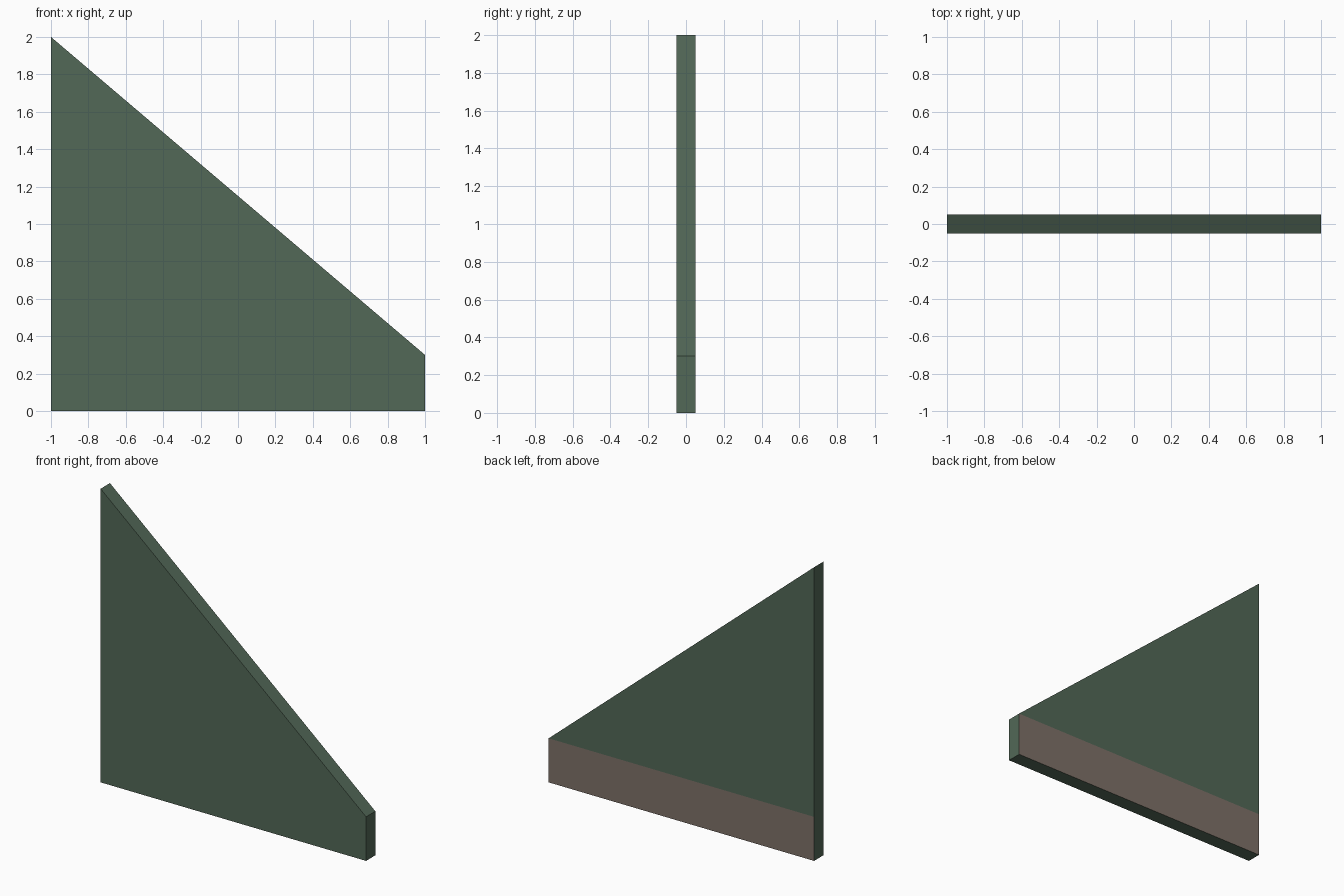
import bpy, bmesh

if "Cube" in bpy.data.objects:
    bpy.data.objects.remove(bpy.data.objects["Cube"])

W, T, LOW, HIGH = 1.0, 0.05, 0.3, 2.0


def material(name, rgb):
    m = bpy.data.materials.new(name)
    m.diffuse_color = (*rgb, 1)
    m.use_nodes = True
    m.node_tree.nodes["Principled BSDF"].inputs["Base Color"].default_value = m.diffuse_color
    return m


green = material("dark green", (0.085, 0.138, 0.095))
brown = material("grey brown", (0.209, 0.165, 0.138))

# Sloped panel: side profile extruded through its thickness
bm = bmesh.new()
profile = [(-W, 0), (W, 0), (W, LOW), (-W, HIGH)]
face = bm.faces.new([bm.verts.new((x, -T, z)) for x, z in profile])
ext = bmesh.ops.extrude_face_region(bm, geom=[face])
verts = [g for g in ext["geom"] if isinstance(g, bmesh.types.BMVert)]
bmesh.ops.translate(bm, vec=(0, 2 * T, 0), verts=verts)
bmesh.ops.recalc_face_normals(bm, faces=bm.faces[:])

# Cut a level line at the height of the low end
bmesh.ops.bisect_plane(bm, geom=bm.verts[:] + bm.edges[:] + bm.faces[:], dist=1e-5,
                       plane_co=(0, 0, LOW), plane_no=(0, 0, 1))
bm.normal_update()

# Brown base band on the back only
for f in bm.faces:
    if f.normal.y > 0.9 and f.calc_center_median().z < LOW:
        f.material_index = 1

mesh = bpy.data.meshes.new("sloped_panel")
bm.to_mesh(mesh)
bm.free()
mesh.materials.append(green)
mesh.materials.append(brown)
bpy.context.collection.objects.link(bpy.data.objects.new("sloped_panel", mesh))
